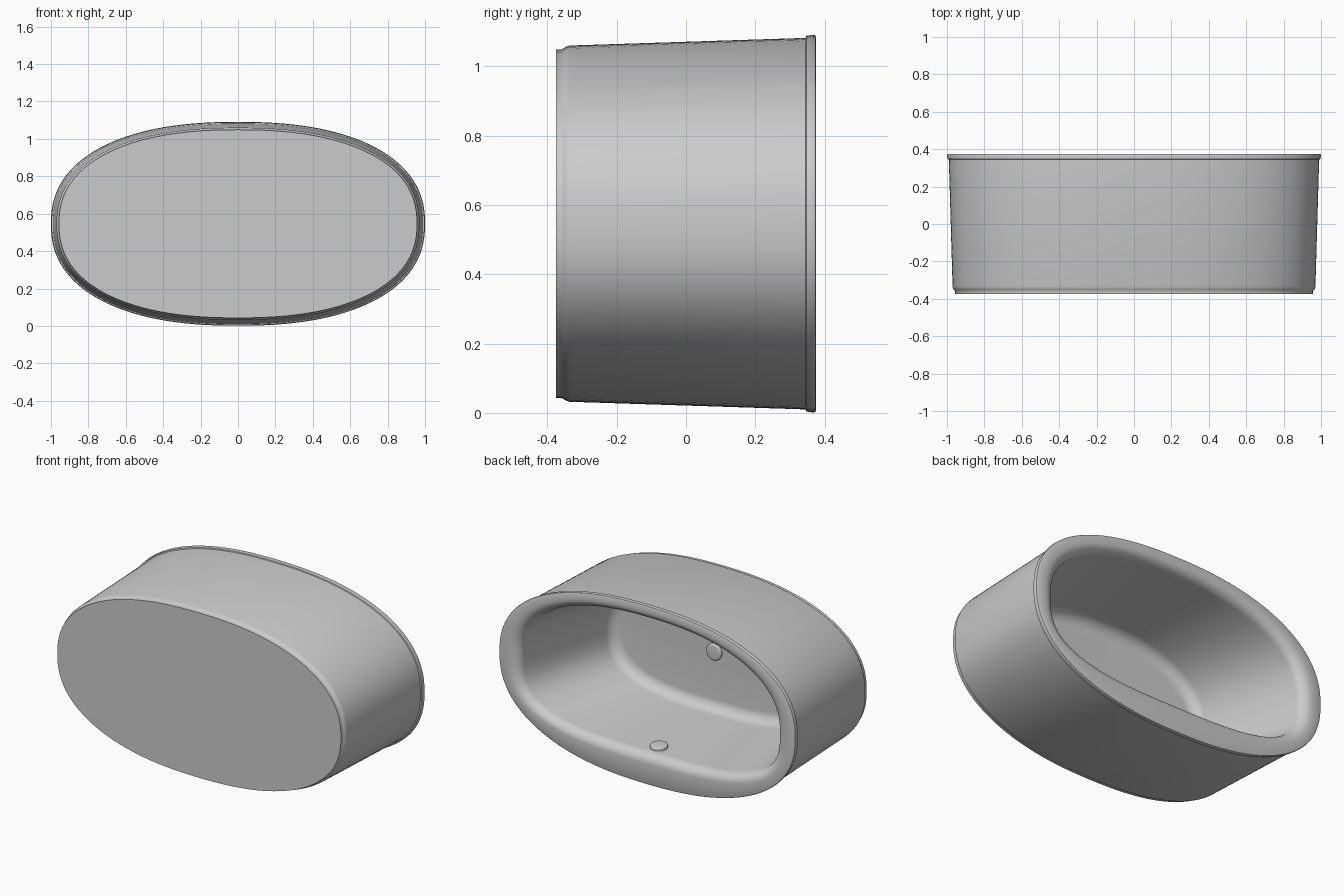
import bpy, bmesh, math

if "Cube" in bpy.data.objects:
    bpy.data.objects.remove(bpy.data.objects["Cube"])

SEGS = 128
CZ = 0.546          # height of the tub's axis


def oval(y, a, top, bot, n):
    """Oval ring in the XZ plane; the lower half can be squarer than the upper."""
    pts = []
    for i in range(SEGS):
        t = 2 * math.pi * i / SEGS
        c, s = math.cos(t), math.sin(t)
        e, b = (2 / 2.32, top) if s >= 0 else (2 / n, bot)
        pts.append((a * math.copysign(abs(c) ** e, c), y,
                    CZ + b * math.copysign(abs(s) ** e, s)))
    return pts


def arc(p, q, y_first, steps=8):
    """Quarter-round blend between two ring settings."""
    out = []
    for k in range(steps + 1):
        t = math.pi / 2 * k / steps
        slow, fast = 1 - math.cos(t), math.sin(t)
        fy, fr = (fast, slow) if y_first else (slow, fast)
        out.append([p[0] + (q[0] - p[0]) * fy] +
                   [u + (v - u) * fr for u, v in zip(p[1:], q[1:])])
    return out


def finish(name, bm, angle=35):
    bmesh.ops.recalc_face_normals(bm, faces=bm.faces)
    me = bpy.data.meshes.new(name)
    bm.to_mesh(me)
    bm.free()
    ob = bpy.data.objects.new(name, me)
    bpy.context.collection.objects.link(ob)
    bpy.ops.object.select_all(action='DESELECT')
    ob.select_set(True)
    bpy.context.view_layer.objects.active = ob
    bpy.ops.object.shade_smooth_by_angle(angle=math.radians(angle))
    return ob


# Outer shell: recessed foot, tapered wall, overhanging rim
rings = [
    (-0.375, 0.957, 0.503, 0.503, 2.32),
    (-0.360, 0.957, 0.503, 0.503, 2.32),
    (-0.352, 0.962, 0.507, 0.507, 2.32),
    (-0.345, 0.968, 0.511, 0.511, 2.32),
    (-0.335, 0.970, 0.514, 0.514, 2.32),
    (0.345, 0.990, 0.536, 0.536, 2.32),
    (0.347, 0.997, 0.542, 0.542, 2.32),
    (0.369, 1.000, 0.545, 0.545, 2.32),
    (0.373, 0.998, 0.543, 0.543, 2.32),
    (0.375, 0.994, 0.539, 0.539, 2.32),
]
# Rolled lip, sloping inner wall, rounded floor corner
rings += arc((0.375, 0.940, 0.505, 0.420, 2.9),
             (0.315, 0.866, 0.456, 0.362, 3.2), False)
rings += arc((-0.225, 0.705, 0.418, 0.345, 3.0),
             (-0.293, 0.635, 0.350, 0.280, 2.9), True)

bm = bmesh.new()
loops = [[bm.verts.new(p) for p in oval(*r)] for r in rings]
for lo, hi in zip(loops, loops[1:]):
    for i in range(SEGS):
        j = (i + 1) % SEGS
        bm.faces.new((lo[i], lo[j], hi[j], hi[i]))
bm.faces.new(loops[0])
bm.faces.new(loops[-1])
finish("bathtub", bm)


# Round metal caps: floor drain and overflow
def cap(name, loc, rot_x):
    bm = bmesh.new()
    bmesh.ops.create_cone(bm, cap_ends=True, segments=40, radius1=0.05,
                          radius2=0.05, depth=0.03)
    rim = [e for e in bm.edges if all(v.co.z > 0 for v in e.verts)]
    bmesh.ops.bevel(bm, geom=rim, offset=0.009, segments=4, profile=0.5,
                    affect='EDGES')
    ob = finish(name, bm)
    ob.location = loc
    ob.rotation_euler = (rot_x, 0, 0)


cap("floor_drain", (0.01, -0.29, CZ + 0.01), -math.pi / 2)
cap("overflow_cap", (0, 0.26, CZ - 0.356), -0.04)
